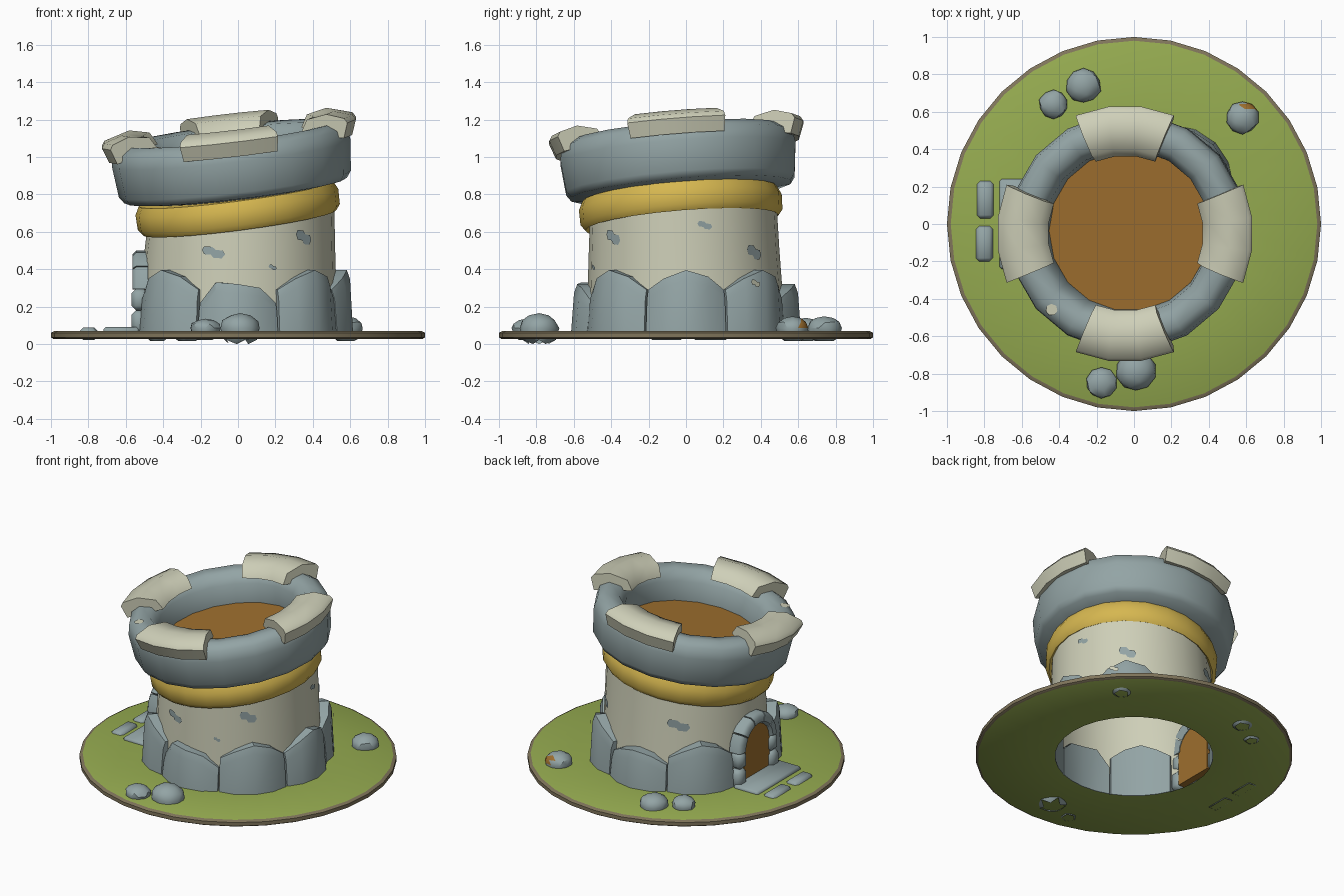
import bpy, bmesh, random
from math import sin, cos, pi, radians
from mathutils import Matrix, Vector

if "Cube" in bpy.data.objects:
    bpy.data.objects.remove(bpy.data.objects["Cube"])

random.seed(4)


def material(name, rgb):
    m = bpy.data.materials.new(name)
    lin = [((c / 255 + 0.055) / 1.055) ** 2.4 for c in rgb]
    m.diffuse_color = (*lin, 1)
    m.use_nodes = True
    m.node_tree.nodes["Principled BSDF"].inputs["Base Color"].default_value = m.diffuse_color
    return m


GREY = material("blue grey stone", (147, 164, 165))
BEIGE = material("pale stone", (206, 207, 184))
GOLD = material("gold", (214, 183, 80))
GREEN = material("grass", (149, 171, 80))
EARTH = material("earth rim", (128, 117, 91))
WOOD = material("wood", (158, 111, 46))


def finish(name, bm, mats, angle=35):
    bmesh.ops.recalc_face_normals(bm, faces=bm.faces)
    me = bpy.data.meshes.new(name)
    bm.to_mesh(me)
    bm.free()
    for m in mats:
        me.materials.append(m)
    ob = bpy.data.objects.new(name, me)
    bpy.context.collection.objects.link(ob)
    bpy.ops.object.select_all(action='DESELECT')
    ob.select_set(True)
    bpy.context.view_layer.objects.active = ob
    bpy.ops.object.shade_smooth_by_angle(angle=radians(angle))
    return ob


def loft(sections, ring=False, closed_profile=True):
    """Skin a row of equal point lists; ring joins last to first, else ends are capped."""
    bm = bmesh.new()
    rows = [[bm.verts.new(p) for p in s] for s in sections]
    n, k = len(rows), len(rows[0])
    for i in range(n if ring else n - 1):
        a, b = rows[i], rows[(i + 1) % n]
        for j in range(k if closed_profile else k - 1):
            bm.faces.new((a[j], a[(j + 1) % k], b[(j + 1) % k], b[j]))
    if not ring and closed_profile:
        bm.faces.new(rows[0])
        bm.faces.new(rows[-1])
    return bm


def sweep(profile, a0, a1, n, mat=Matrix(), closed_profile=True):
    """Revolve an (r, z) profile about z from a0 to a1 degrees."""
    ring = abs(a1 - a0) >= 360
    steps = n if ring else n + 1
    secs = []
    for i in range(steps):
        a = radians(a0 + (a1 - a0) * i / n)
        secs.append([mat @ Vector((r * cos(a), r * sin(a), z)) for r, z in profile])
    return loft(secs, ring, closed_profile)


def tilt(x, y, z, sx, sy):
    """Place at a point and lean it, rising along x and y by the given slopes."""
    return Matrix(((1, 0, -sx, x), (0, 1, -sy, y), (sx, sy, 1, z), (0, 0, 0, 1)))


def drop_bottom(bm, z):
    low = [f for f in bm.faces if all(v.co.z < z for v in f.verts)]
    bmesh.ops.delete(bm, geom=low, context='FACES')


def block(name, lo, hi, mat, bevel=0.015, open_below=None):
    bm = bmesh.new()
    bmesh.ops.create_cube(bm, size=1)
    for v in bm.verts:
        v.co = [(l + h) / 2 + c * (h - l) for l, h, c in zip(lo, hi, v.co)]
    bmesh.ops.bevel(bm, geom=bm.edges[:], offset=bevel, segments=1, affect='EDGES')
    if open_below:
        drop_bottom(bm, open_below)
    return finish(name, bm, [mat], 50)


# ground ring: grass with an earth edge, open in the middle
bm = sweep([(0.5, 0.026), (0.985, 0.026), (1.0, 0.035), (1.0, 0.06), (0.98, 0.07), (0.53, 0.07)],
           0, 360, 32, closed_profile=False)
for f in bm.faces:
    if f.calc_center_median().to_2d().length > 0.9:
        f.material_index = 1
finish("ground", bm, [GREEN, EARTH])


# tower wall, an open shell with a leaning top
def wall_radius(z):
    return 0.532 - 0.052 * (z - 0.07)


def wall_frame(z):
    t = (z - 0.07) / 0.6
    return Matrix.Translation((0.014 * t, -0.014 * t, 0))


bm = sweep([(wall_radius(z), z) for z in (0.07, 0.3, 0.5, 0.68)], 0, 360, 24, closed_profile=False)
for v in bm.verts:
    z = v.co.z
    v.co = wall_frame(z) @ v.co
    if z > 0.6:
        v.co.z += 0.13 * v.co.x + 0.08 * v.co.y
finish("tower_wall", bm, [BEIGE])

# pointed base slabs, all round except at the door
TOPS = {-90: (0.22, 0.33, 0.32, 0.3, 0.22), 90: (0.24, 0.29, 0.32, 0.3, 0.24)}
for c in range(-135, 136, 45):
    tops = TOPS.get(c, (0.29, 0.35, 0.395, 0.36, 0.29))
    secs = []
    for off, top, ro in zip((-22, -12, 0, 12, 22), tops, (0.575, 0.605, 0.617, 0.605, 0.575)):
        a = radians(c + off)
        prof = [(0.498, 0.028), (ro, 0.028), (ro - 0.018, top - 0.05), (ro - 0.035, top), (0.498, top)]
        secs.append([(r * cos(a), r * sin(a), z) for r, z in prof])
    finish("base_slab", loft(secs), [GREY])

# gold band
finish("gold_band", sweep([(0.49, -0.06), (0.517, -0.08), (0.54, -0.05), (0.542, 0.03),
                           (0.52, 0.075), (0.45, 0.09)], 0, 360, 24,
                          tilt(-0.002, -0.028, 0.728, 0.13, 0.08)), [GOLD], 50)

# crown ring, floor and four merlons share one tilted frame
crown = tilt(-0.014, -0.028, 0.83, 0.115, 0.08)
finish("crown", sweep([(0.45, -0.03), (0.595, -0.01), (0.62, 0.025), (0.638, 0.19), (0.625, 0.26),
                       (0.57, 0.295), (0.49, 0.285), (0.445, 0.22), (0.425, 0.06)],
                      0, 360, 18, crown), [GREY], 50)
bm = bmesh.new()
bmesh.ops.create_circle(bm, cap_ends=True, segments=18, radius=0.44,
                        matrix=crown @ Matrix.Translation((0, 0, 0.095)))
finish("roof_floor", bm, [WOOD])
for c in range(0, 360, 90):
    finish("merlon", sweep([(0.655, 0.22), (0.685, 0.3), (0.67, 0.325), (0.57, 0.355),
                            (0.455, 0.335), (0.415, 0.27)], c - 22.5, c + 22.5, 3, crown), [BEIGE], 50)

# doorway at the left: arch stones, jambs, wooden door, step
# frame turning the sweep axis (z) into -x
arch = Matrix(((0, 0, -1, 0), (1, 0, 0, 0), (0, 1, 0, 0.29), (0, 0, 0, 1)))
for i in range(5):
    finish("arch_stone", sweep([(0.13, 0.48), (0.13, 0.54), (0.15, 0.565), (0.19, 0.565),
                                (0.21, 0.545), (0.21, 0.48)],
                               36 * i + 1, 36 * i + 35, 2, arch), [GREY], 50)
for s in (-1, 1):
    for z0, z1, w in ((0.05, 0.18, 0.225), (0.18, 0.295, 0.212)):
        y = sorted((s * 0.128, s * w))
        block("door_jamb", (-0.57, y[0], z0), (-0.48, y[1], z1), GREY, 0.024)
outline = [(0.14, 0.06)] + [(0.14 * cos(pi * i / 8), 0.29 + 0.14 * sin(pi * i / 8))
                            for i in range(9)] + [(-0.14, 0.06)]
finish("door", loft([[(x, y, z) for y, z in outline] for x in (-0.485, -0.545)]), [WOOD])
block("door_step", (-0.72, -0.24, 0.05), (-0.53, 0.24, 0.09), GREY, 0.012)
block("path_stone", (-0.84, 0.03, 0.022), (-0.75, 0.23, 0.088), GREY, 0.018, 0.03)
block("path_stone", (-0.845, -0.2, 0.022), (-0.755, -0.01, 0.088), GREY, 0.018, 0.03)

# loose rocks, cut off open just under the ground; the first has an earthy side
for i, (x, y, r, top, base) in enumerate((
        (0.58, 0.57, 0.088, 0.148, 0.015), (-0.27, 0.74, 0.094, 0.148, 0.015),
        (-0.43, 0.64, 0.078, 0.14, 0.015), (0.01, -0.785, 0.106, 0.165, 0.0),
        (-0.175, -0.85, 0.083, 0.135, 0.015))):
    bm = bmesh.new()
    bmesh.ops.create_icosphere(bm, subdivisions=2, radius=1)
    for v in bm.verts:
        k = random.uniform(0.95, 1.05)
        z = 0.085 + v.co.z * (top - 0.085) * (1.5 if v.co.z < 0 else 1)
        v.co = (x + v.co.x * r * k, y + v.co.y * r * k, max(z, base))
    bm.normal_update()
    for f in bm.faces:
        n = f.normal
        f.material_index = int(i == 0 and n.y > 0.55 and 0.1 < n.z and n.x > 0)
    drop_bottom(bm, 0.03)
    finish("rock", bm, [GREY, WOOD], 30)

# worn patches: thin blotches lying on the wall and a slab
BLOT = [(-1, 0.4), (-0.8, 1), (-0.1, 0.9), (0.2, 0.4), (0.8, 0.3), (1, -0.4), (0.7, -1), (0, -0.9),
        (-0.2, -0.4), (-0.8, -0.3)]


def patch(name, deg, z, w, h, mat, radius=None, frame=Matrix()):
    bm = bmesh.new()
    r = (radius or wall_radius(z)) + 0.004
    rim = []
    for u, v in BLOT:
        a = radians(deg) + u * w / 2 / r
        rim.append(bm.verts.new(frame @ Vector((r * cos(a), r * sin(a), z + v * h / 2))))
    bm.faces.new(rim)
    finish(name, bm, [mat])


for deg, z, w, h in ((-106, 0.49, 0.13, 0.065), (-48, 0.57, 0.11, 0.08), (-70, 0.41, 0.045, 0.03),
                     (13, 0.635, 0.08, 0.045), (47, 0.49, 0.11, 0.08), (120, 0.5, 0.15, 0.08)):
    patch("wall_patch", deg, z, w, h, GREY, None, wall_frame(z))
patch("slab_patch", 38, 0.325, 0.06, 0.04, BEIGE, 0.602)

# pale chip lying on the crown's top edge
bm = bmesh.new()
a = radians(226)
chip = Matrix.Translation((0.565 * cos(a), 0.565 * sin(a), 0.297))
bmesh.ops.create_circle(bm, cap_ends=True, segments=7, radius=0.032, matrix=crown @ chip)
finish("crown_chip", bm, [BEIGE])
